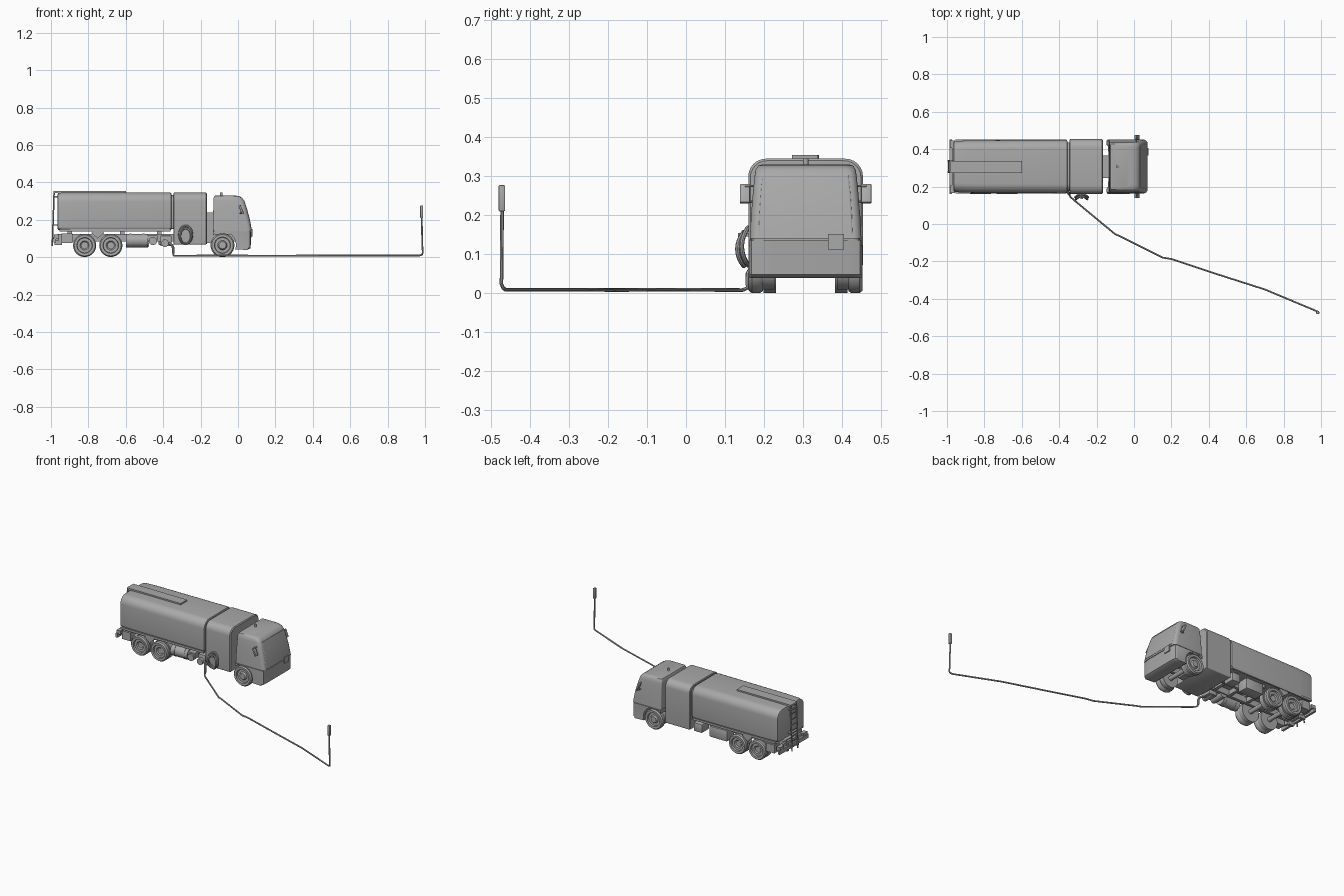
import bpy, bmesh, math
from mathutils import Vector, Matrix

C = 0.307  # truck centre line in y
grey = bpy.data.materials.new("plain grey")
grey.diffuse_color = (0.4, 0.4, 0.4, 1)


def finish(name, bm):
    bmesh.ops.recalc_face_normals(bm, faces=bm.faces)
    me = bpy.data.meshes.new(name)
    bm.to_mesh(me)
    bm.free()
    me.materials.append(grey)
    ob = bpy.data.objects.new(name, me)
    bpy.context.collection.objects.link(ob)
    return ob


def loft(name, rings, caps=True, closed=False):
    bm = bmesh.new()
    vs = [[bm.verts.new(p) for p in r] for r in rings]
    n = len(rings[0])
    for i in range(len(vs) if closed else len(vs) - 1):
        a, b = vs[i], vs[(i + 1) % len(vs)]
        for k in range(n):
            bm.faces.new((a[k], a[(k + 1) % n], b[(k + 1) % n], b[k]))
    if caps and not closed:
        bm.faces.new(vs[0])
        bm.faces.new(vs[-1])
    return finish(name, bm)


def box(name, x0, x1, y0, y1, z0, z1, tilt=0, bevel=0):
    bm = bmesh.new()
    bmesh.ops.create_cube(bm, size=1)
    bmesh.ops.scale(bm, vec=(x1 - x0, y1 - y0, z1 - z0), verts=bm.verts)
    if bevel:
        bmesh.ops.bevel(bm, geom=bm.edges[:], offset=bevel, segments=2, affect='EDGES', profile=0.5)
    bmesh.ops.rotate(bm, matrix=Matrix.Rotation(tilt, 3, 'Y'), verts=bm.verts)
    bmesh.ops.translate(bm, vec=((x0 + x1) / 2, (y0 + y1) / 2, (z0 + z1) / 2), verts=bm.verts)
    return finish(name, bm)


def cyl(name, p, q, r, seg=20):
    p, q = Vector(p), Vector(q)
    bm = bmesh.new()
    m = Matrix.Translation((p + q) / 2) @ (q - p).to_track_quat('Z', 'Y').to_matrix().to_4x4()
    bmesh.ops.create_cone(bm, cap_ends=True, segments=seg, radius1=r, radius2=r,
                          depth=(q - p).length, matrix=m)
    return finish(name, bm)


def corners(a0, a1, b0, b1, radii, seg=6):
    """Rounded rectangle; radii run from the low-low corner anticlockwise."""
    pts = []
    for i, (ca, cb, sa, sb) in enumerate(((a0, b0, 1, 1), (a1, b0, -1, 1), (a1, b1, -1, -1), (a0, b1, 1, -1))):
        r = radii[i]
        for k in range(seg + 1):
            t = math.pi + i * math.pi / 2 + k / seg * math.pi / 2
            pts.append((ca + sa * r + r * math.cos(t), cb + sb * r + r * math.sin(t)))
    return pts


def section(x, hw, z0, z1, rb, rt):
    return [(x, a, b) for a, b in corners(C - hw, C + hw, z0, z1, (rb, rb, rt, rt))]


def plan(z, x0, x1, hw, r):
    return [(a, b, z) for a, b in corners(x0, x1, C - hw, C + hw, (0.008, r, r, 0.008))]


def tube(name, pts, r, cyclic=False):
    cu = bpy.data.curves.new(name, 'CURVE')
    cu.dimensions = '3D'
    cu.bevel_depth = r
    cu.bevel_resolution = 2
    cu.use_fill_caps = True
    sp = cu.splines.new('POLY')
    sp.points.add(len(pts) - 1)
    for p, co in zip(sp.points, pts):
        p.co = (*co, 1)
    sp.use_cyclic_u = cyclic
    tmp = bpy.data.objects.new(name + "_path", cu)
    bpy.context.collection.objects.link(tmp)
    bpy.context.view_layer.update()
    bm = bmesh.new()
    me = bpy.data.meshes.new_from_object(tmp.evaluated_get(bpy.context.evaluated_depsgraph_get()))
    bm.from_mesh(me)
    bpy.data.objects.remove(tmp)
    return finish(name, bm)


def wheel(name, x, z, r, side, width, hub):
    """Lathed tyre and rim; side is -1 or 1, hub is the depth of the rim centre."""
    prof = [(0.001, hub), (0.3, hub), (0.4, 0.012), (0.64, 0.012), (0.68, 0.001), (0.9, 0),
            (1, 0.008), (1, width - 0.008), (0.92, width), (0.001, width)]
    rings = []
    for k in range(28):
        t = k / 28 * math.tau
        rings.append([(x + r * f * math.cos(t), C + side * (0.146 - d), z + r * f * math.sin(t)) for f, d in prof])
    return loft(name, rings, closed=True)


# tank with pressed rims at both ends
loft("tank", [section(-0.966, 0.125, 0.155, 0.33, 0.015, 0.04), section(-0.962, 0.134, 0.146, 0.342, 0.02, 0.05),
              section(-0.945, 0.137, 0.143, 0.345, 0.02, 0.05), section(-0.87, 0.140, 0.142, 0.346, 0.02, 0.05),
              section(-0.37, 0.143, 0.142, 0.346, 0.02, 0.05), section(-0.358, 0.141, 0.145, 0.344, 0.02, 0.05),
              section(-0.356, 0.135, 0.15, 0.338, 0.02, 0.045)])
for s in (-1, 1):
    y = C + s * 0.138
    box("tank_side_rail", -0.955, -0.36, y - 0.006, y + 0.006, 0.138, 0.151)
box("tank_walkway", -0.985, -0.6, 0.272, 0.338, 0.342, 0.355)

# equipment cabinet behind the cab, with a narrower link to the tank
loft("cabinet", [section(-0.346, 0.143, 0.071, 0.341, 0.006, 0.043), section(-0.342, 0.147, 0.068, 0.345, 0.006, 0.045),
                 section(-0.172, 0.147, 0.068, 0.345, 0.006, 0.045), section(-0.167, 0.142, 0.071, 0.34, 0.006, 0.043)])
loft("cabinet_link", [section(-0.37, 0.13, 0.15, 0.332, 0.01, 0.04), section(-0.34, 0.13, 0.15, 0.332, 0.01, 0.04)])

# lower cab with wheel arches, front corners pulled in
arch = []
for k in range(13):
    t = math.radians(136 - k * 13)
    arch.append((-0.083 + 0.072 * math.cos(t), 0.066 + 0.072 * math.sin(t)))
prof = [(-0.135, 0.137)] + arch + [(0.05, 0.039), (0.067, 0.048), (0.073, 0.137)]
rings = []
for y, lim in ((-0.144, 0.054), (-0.139, 0.063), (-0.12, 0.07), (-0.08, 0.08),
               (0.08, 0.08), (0.12, 0.07), (0.139, 0.063), (0.144, 0.054)):
    rings.append([(min(x, lim), C + y, z) for x, z in prof])
loft("lower_cab", rings)
loft("cab_seam", [plan(0.128, -0.13, 0.067, 0.139, 0.02), plan(0.145, -0.13, 0.067, 0.139, 0.02)])
# upper cab leaning inwards
loft("upper_cab", [plan(0.14, -0.135, 0.073, 0.143, 0.022), plan(0.2, -0.134, 0.062, 0.14, 0.022),
                   plan(0.26, -0.132, 0.046, 0.135, 0.022), plan(0.3, -0.131, 0.033, 0.131, 0.022),
                   plan(0.318, -0.13, 0.022, 0.128, 0.025), plan(0.327, -0.126, 0.005, 0.122, 0.03),
                   plan(0.33, -0.118, -0.02, 0.112, 0.03)])
# windscreen plate
loft("windscreen", [plan(0.152, 0.05, 0.0725, 0.122, 0.006), plan(0.2, 0.045, 0.064, 0.12, 0.006),
                    plan(0.26, 0.03, 0.048, 0.116, 0.006), plan(0.302, 0.015, 0.034, 0.112, 0.006)])
box("front_plate", 0.068, 0.077, 0.365, 0.405, 0.112, 0.152)
cyl("roof_beacon", (-0.09, C, 0.325), (-0.09, C, 0.345), 0.007)
for s in (-1, 1):
    y = C + s * 0.156
    box("mirror", 0.011, 0.022, y - 0.013, y + 0.013, 0.229, 0.281, -0.38, 0.003)
    for z in (0.235, 0.275):
        cyl("mirror_arm", (0.01, C + s * 0.125, z), (0.015, y, z), 0.003, 8)

# chassis
for s in (-1, 1):
    y = C + s * 0.05
    box("chassis_rail", -0.965, 0.0, y - 0.009, y + 0.009, 0.085, 0.125)
for x in (-0.94, -0.87, -0.75, -0.63, -0.5, -0.39):
    box("cross_member", x - 0.01, x + 0.01, C - 0.055, C + 0.055, 0.09, 0.12)
for x in (-0.9, -0.75, -0.62, -0.42):
    box("tank_cradle", x - 0.012, x + 0.012, C - 0.11, C + 0.11, 0.12, 0.146)
box("cab_mount", -0.175, -0.125, 0.245, 0.367, 0.075, 0.24)

# wheels and axles
for x, z, r, w, hub in ((-0.82, 0.063, 0.062, 0.035, 0.018), (-0.68, 0.063, 0.062, 0.035, 0.018),
                        (-0.083, 0.064, 0.064, 0.036, 0.002)):
    cyl("axle", (x, C - 0.12, z), (x, C + 0.12, z), 0.014, 12)
    for s in (-1, 1):
        wheel("wheel_outer", x, z, r, s, w, hub)
        if x < -0.5:
            cyl("wheel_inner", (x, C + s * 0.108, z), (x, C + s * 0.076, z), r, 28)
        else:
            cyl("wheel_inner", (x, C + s * 0.115, z), (x, C + s * 0.08, z), 0.055, 28)
# mudguard pieces between the rear wheels
for s in (-1, 1):
    y0, y1 = sorted((C + s * 0.09, C + s * 0.14))
    rings = [[(x, y, z) for x, z in ((-0.785, 0.13), (-0.75, 0.1), (-0.715, 0.13), (-0.74, 0.15), (-0.76, 0.15))]
             for y in (y0, y1)]
    loft("mudguard_wedge", rings)
    box("rear_mudguard", -0.945, -0.885, y0, y1, 0.075, 0.128)

# side equipment
cyl("fuel_cylinder", (-0.6, 0.2, 0.089), (-0.48, 0.2, 0.089), 0.036, 24)
for x in (-0.575, -0.505):
    cyl("fuel_strap", (x - 0.005, 0.2, 0.089), (x + 0.005, 0.2, 0.089), 0.038, 24)
cyl("air_cylinder", (-0.455, 0.165, 0.086), (-0.455, 0.26, 0.086), 0.022)
box("valve_box", -0.48, -0.43, 0.175, 0.25, 0.09, 0.115)
cyl("outlet_valve", (-0.39, 0.165, 0.075), (-0.39, 0.24, 0.075), 0.02)
box("pump_box", -0.415, -0.355, 0.185, 0.25, 0.06, 0.115, 0, 0.004)
box("left_locker", -0.6, -0.475, 0.365, 0.44, 0.055, 0.125, 0, 0.005)
box("left_pump_box", -0.425, -0.365, 0.37, 0.445, 0.065, 0.12, 0, 0.005)

# rear bumper and ladder
box("rear_bumper", -0.986, -0.972, 0.16, 0.452, 0.078, 0.104)
box("lamp_bar", -0.972, -0.958, 0.2, 0.415, 0.09, 0.122)
for s in (-1, 1):
    y = C + s * 0.12
    box("bumper_lamp", -0.985, -0.958, y - 0.02, y + 0.02, 0.098, 0.122)
    box("bumper_arm", -0.98, -0.94, C + s * 0.05 - 0.008, C + s * 0.05 + 0.008, 0.065, 0.11)
    cyl("ladder_rail", (-0.993, C + s * 0.03, 0.06), (-0.983, C + s * 0.03, 0.354), 0.004, 8)
for k in range(8):
    z = 0.085 + k * 0.035
    x = -0.993 + (z - 0.06) * 0.034
    cyl("ladder_rung", (x, C - 0.03, z), (x, C + 0.03, z), 0.003, 8)
for z in (0.17, 0.32):
    box("ladder_bracket", -0.99, -0.96, C - 0.033, C + 0.033, z, z + 0.006)

# coiled hose on the cabinet side
for y, rx, rz, cz in ((0.151, 0.034, 0.048, 0.12), (0.14, 0.03, 0.043, 0.113)):
    tube("hose_coil", [(-0.28 + rx * math.cos(k / 24 * math.tau), y - 0.008 * math.cos(k / 24 * math.tau * 2),
                        cz + rz * math.sin(k / 24 * math.tau)) for k in range(24)], 0.006, True)
box("coil_hook", -0.287, -0.273, 0.133, 0.165, 0.146, 0.155)
tube("hose_drop", [(-0.37, 0.19, 0.075), (-0.352, 0.168, 0.065), (-0.347, 0.16, 0.05), (-0.347, 0.16, 0.02)], 0.007)
# hose along the ground, rising to the nozzle
tube("long_hose", [(-0.347, 0.16, 0.03), (-0.346, 0.157, 0.013), (-0.34, 0.145, 0.008), (-0.315, 0.123, 0.008),
                   (-0.1, -0.055, 0.009), (-0.075, -0.065, 0.009), (0.155, -0.18, 0.008), (0.2, -0.187, 0.008),
                   (0.45, -0.27, 0.009), (0.7, -0.35, 0.009), (0.97, -0.463, 0.009), (0.983, -0.469, 0.013),
                   (0.988, -0.474, 0.024), (0.986, -0.473, 0.05), (0.982, -0.472, 0.215)], 0.0048)
box("hose_nozzle", 0.974, 0.99, -0.481, -0.464, 0.21, 0.277, 0, 0.003)

# smooth rounded parts, keep edges sharp
for ob in bpy.context.scene.objects:
    ob.select_set(ob.type == 'MESH')
    bpy.context.view_layer.objects.active = ob
bpy.ops.object.shade_smooth_by_angle(angle=math.radians(35))
